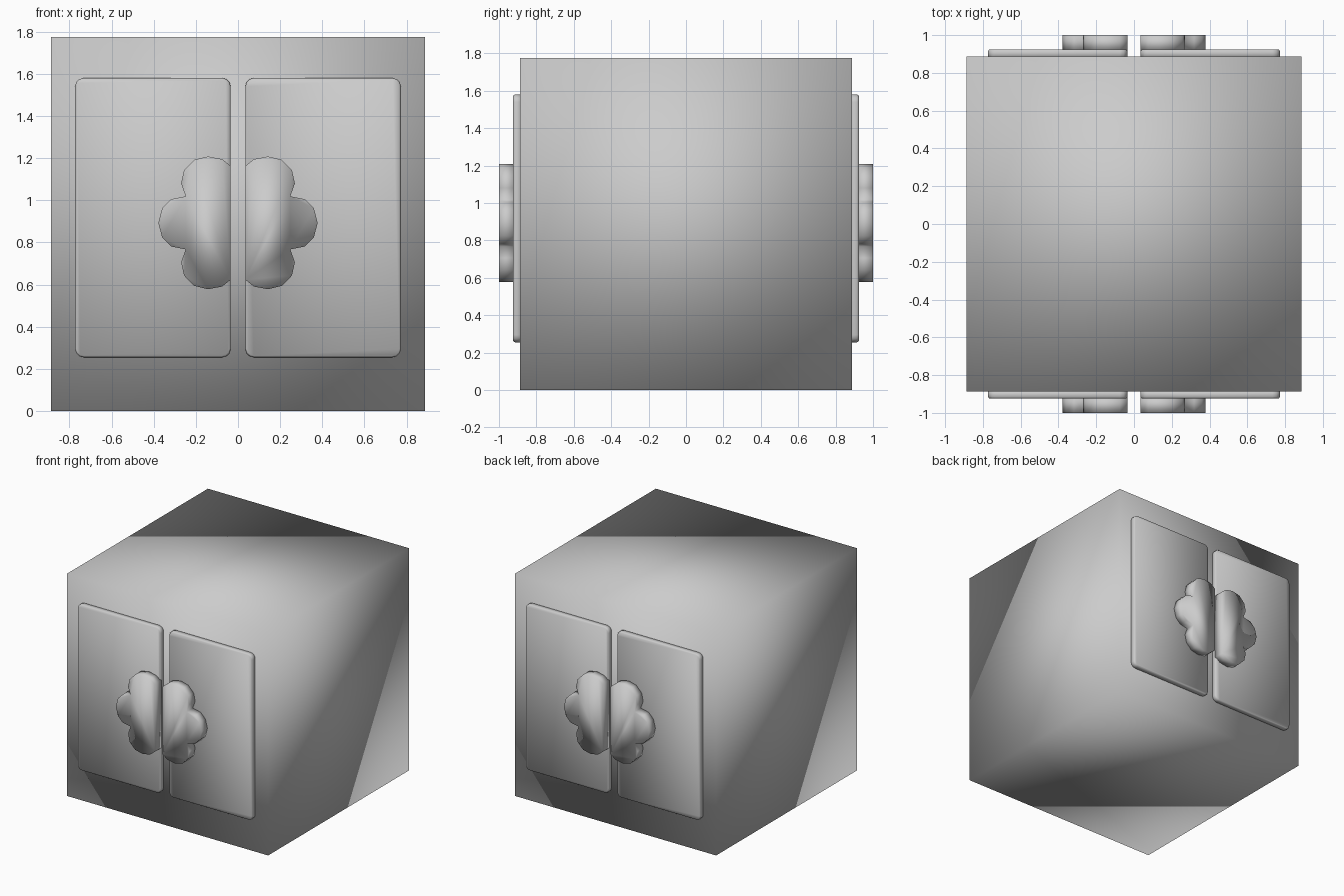
import bpy, bmesh, math

if "Cube" in bpy.data.objects:
    bpy.data.objects.remove(bpy.data.objects["Cube"])


def loft(name, loops):
    """Join matching (x, z) outlines placed at successive y depths, cap both ends."""
    bm = bmesh.new()
    rings = [[bm.verts.new((x, y, z)) for x, z in pts] for y, pts in loops]
    n = len(rings[0])
    for a, b in zip(rings, rings[1:]):
        for i in range(n):
            j = (i + 1) % n
            bm.faces.new((a[i], a[j], b[j], b[i]))
    bm.faces.new(rings[0])
    bm.faces.new(rings[-1])
    bmesh.ops.recalc_face_normals(bm, faces=bm.faces)
    for f in bm.faces:
        f.smooth = True
    me = bpy.data.meshes.new(name)
    bm.to_mesh(me)
    bm.free()
    ob = bpy.data.objects.new(name, me)
    bpy.context.collection.objects.link(ob)
    return ob


def rounded_rect(x0, x1, z0, z1, r, steps=3):
    pts = []
    corners = [(x1 - r, z1 - r), (x0 + r, z1 - r), (x0 + r, z0 + r), (x1 - r, z0 + r)]
    for k, (cx, cz) in enumerate(corners):
        for s in range(steps + 1):
            a = math.radians(90 * (k + s / steps))
            pts.append((cx + r * math.cos(a), cz + r * math.sin(a)))
    return pts


def mirror_four(ob):
    """Repeat left/right and front/back."""
    m = ob.modifiers.new("mirror", 'MIRROR')
    m.use_axis = (True, True, False)
    m.use_mirror_merge = False


# Cube body
H = 0.887
body = loft("body", [(y, [(-H, 0), (H, 0), (H, 2 * H), (-H, 2 * H)]) for y in (-H, H)])

# Raised door panels with softened front edge
outer = rounded_rect(0.035, 0.773, 0.255, 1.58, 0.04)
inner = rounded_rect(0.042, 0.766, 0.262, 1.573, 0.033)
panel = loft("door_panel", [(-H + 0.01, outer), (-0.914, outer), (-0.925, inner)])
mirror_four(panel)

# Half clover plates, outline symmetric about the mid height
MID = 0.893
upper = [(0.035, 0.270), (0.075, 0.302), (0.142, 0.315), (0.208, 0.299),
         (0.256, 0.250), (0.270, 0.187), (0.248, 0.126), (0.318, 0.112),
         (0.360, 0.069)]
outline = ([(x, MID + z) for x, z in upper] + [(0.378, MID)]
           + [(x, MID - z) for x, z in reversed(upper)])
clover = loft("clover_plate", [(-0.915, outline), (-1.0, outline)])
mirror_four(clover)
